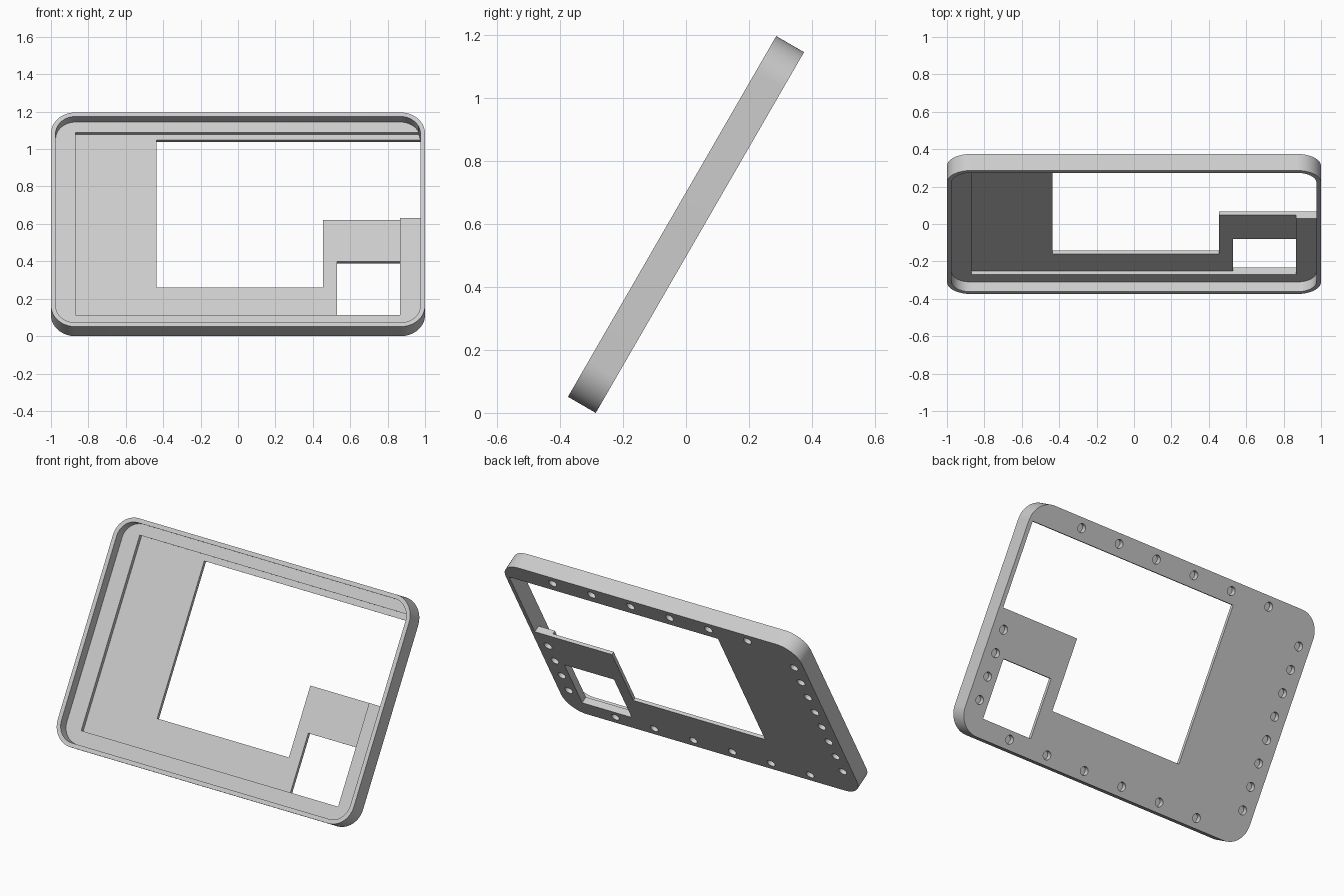
import bpy, bmesh, math
from mathutils import Matrix

cube = bpy.data.objects.get("Cube")
if cube:
    bpy.data.objects.remove(cube, do_unlink=True)

# Panel dimensions, measured in its own untilted plane
HX, HY, DEPTH = 1.0, 0.661, 0.102
WALL, RADIUS = 0.025, 0.13
PLATE, LEDGE = 0.02, 0.042
IX, IY = HX - WALL, HY - WALL

gray = bpy.data.materials.new("light_gray")
gray.use_nodes = True
gray.diffuse_color = (0.6, 0.6, 0.6, 1)
gray.node_tree.nodes["Principled BSDF"].inputs["Base Color"].default_value = (0.6, 0.6, 0.6, 1)


def rounded(hx, hy, r, steps=16):
    """Outline of a rounded rectangle."""
    pts = []
    for i, (sx, sy) in enumerate([(1, 1), (-1, 1), (-1, -1), (1, -1)]):
        for k in range(steps + 1):
            a = math.pi / 2 * (i + k / steps)
            pts.append((sx * (hx - r) + r * math.cos(a), sy * (hy - r) + r * math.sin(a)))
    return pts


def circle(cx, cy, r, steps=24):
    return [(cx + r * math.cos(2 * math.pi * k / steps),
             cy + r * math.sin(2 * math.pi * k / steps)) for k in range(steps)]


def prism(name, outlines, z0, z1):
    """Extrude one or more outlines between two heights."""
    bm = bmesh.new()
    for pts in outlines:
        face = bm.faces.new([bm.verts.new((x, y, z0)) for x, y in pts])
        top = bmesh.ops.extrude_face_region(bm, geom=[face])["geom"]
        bmesh.ops.translate(bm, verts=[g for g in top if isinstance(g, bmesh.types.BMVert)],
                            vec=(0, 0, z1 - z0))
    bmesh.ops.recalc_face_normals(bm, faces=bm.faces)
    mesh = bpy.data.meshes.new(name)
    bm.to_mesh(mesh)
    bm.free()
    mesh.materials.append(gray)
    obj = bpy.data.objects.new(name, mesh)
    bpy.context.collection.objects.link(obj)
    return obj


def cut(body, name, outlines, z0, z1):
    cutter = prism(name, outlines, z0, z1)
    cutter.hide_render = True
    mod = body.modifiers.new(name, 'BOOLEAN')
    mod.operation, mod.solver, mod.object = 'DIFFERENCE', 'EXACT', cutter
    bpy.context.view_layer.objects.active = body
    bpy.ops.object.modifier_apply(modifier=name)
    bpy.data.objects.remove(cutter, do_unlink=True)


# Rounded slab hollowed into a tray with a thin rim
panel = prism("panel_frame", [rounded(HX, HY, RADIUS)], 0, DEPTH)
cut(panel, "tray_cutter", [rounded(IX, IY, RADIUS - WALL)], LEDGE, DEPTH + 0.1)

# Shallow recess inside the ledge, open to the rim beside the large window
top, low, left, right, tab = 0.573, -0.556, -0.87, 0.865, 0.043
recess = [(left, low), (right, low), (right, tab), (IX, tab),
          (IX, 0.535), (0.967, top), (left, top)]
cut(panel, "recess_cutter", [recess], PLATE, DEPTH + 0.1)

# Large stepped window and small corner window
window = [(-0.435, -0.372), (0.455, -0.372), (0.455, tab), (IX, tab),
          (IX, 0.5375), (-0.435, 0.5375)]
cut(panel, "window_cutter", [window], -0.1, DEPTH + 0.1)
small = [(0.53, low), (right, low), (right, -0.213), (0.53, -0.213)]
cut(panel, "small_window_cutter", [small], -0.1, DEPTH + 0.1)

# Blind holes around the back border
holes = [(-0.657 + 0.263 * i, s * 0.605) for i in range(6) for s in (-1, 1)]
holes += [(-0.925, -0.469 + 0.134 * i) for i in range(8)]
holes += [(0.925, -0.469 + 0.134 * i) for i in range(4)]
cut(panel, "hole_cutter", [circle(x, y, 0.025) for x, y in holes], -0.1, 0.03)

# Lean the panel back and stand it on the ground
panel.data.transform(Matrix.Rotation(math.radians(60), 4, 'X')
                     @ Matrix.Translation((0, 0, -DEPTH / 2)))
lowest = min(v.co.z for v in panel.data.vertices)
panel.data.transform(Matrix.Translation((0, 0, -lowest)))
bpy.ops.object.select_all(action='DESELECT')
panel.select_set(True)
bpy.context.view_layer.objects.active = panel
bpy.ops.object.shade_smooth_by_angle(angle=math.radians(30))
